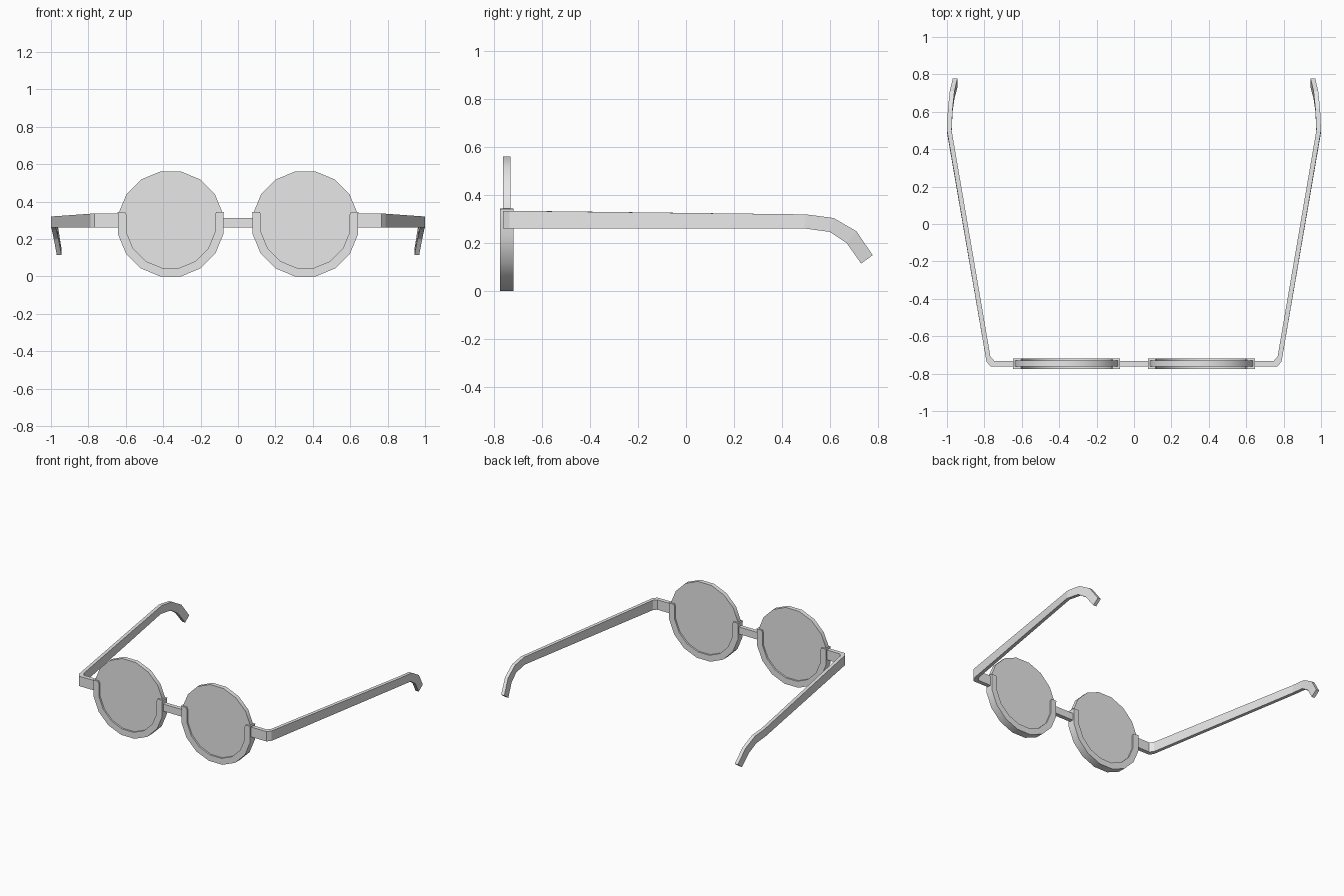
import bpy
import bmesh
from math import sin, cos, radians

cube = bpy.data.objects.get("Cube")
if cube:
    bpy.data.objects.remove(cube)

grey = bpy.data.materials.new("light_grey")
grey.use_nodes = True
colour = (0.8, 0.8, 0.8, 1)
grey.diffuse_color = colour
grey.node_tree.nodes["Principled BSDF"].inputs["Base Color"].default_value = colour

LENS_X, LENS_Z, FRAME_Y = 0.36, 0.282, -0.747
SIDES = 16


def loft(name, rings, closed=False, smooth=False):
    """Skin a row of equal point rings, capping both ends unless closed."""
    bm = bmesh.new()
    rows = [[bm.verts.new(p) for p in ring] for ring in rings]
    n = len(rows[0])
    pairs = list(zip(rows, rows[1:])) + ([(rows[-1], rows[0])] if closed else [])
    for a, b in pairs:
        for i in range(n):
            j = (i + 1) % n
            bm.faces.new((a[i], a[j], b[j], b[i]))
    if not closed:
        bm.faces.new(rows[0])
        bm.faces.new(rows[-1])
    bmesh.ops.recalc_face_normals(bm, faces=bm.faces)
    mesh = bpy.data.meshes.new(name)
    bm.to_mesh(mesh)
    bm.free()
    mesh.materials.append(grey)
    ob = bpy.data.objects.new(name, mesh)
    bpy.context.collection.objects.link(ob)
    if smooth:
        bpy.ops.object.select_all(action='DESELECT')
        ob.select_set(True)
        bpy.context.view_layer.objects.active = ob
        bpy.ops.object.shade_smooth_by_angle(angle=radians(30))
    return ob


def arc(radius, first, last):
    """Polygon corners with flat sides at top and bottom."""
    step = 360 / SIDES
    return [(radius * cos(radians((k + 0.5) * step)),
             radius * sin(radians((k + 0.5) * step))) for k in range(first, last)]


def rim_line(radius, top_x):
    """U-shaped line: straight tops joined by the lower half circle."""
    return [(-top_x, 0.063)] + arc(radius, SIDES // 2 - 1, SIDES + 1) + [(top_x, 0.063)]


# Temple sections: outer x, inner x, outer y, inner y, top z, bottom z, bottom y shift
temple = [
    (0.635, 0.635, -0.762, -0.732, 0.335, 0.262, 0),
    (0.767, 0.747, -0.762, -0.732, 0.335, 0.262, 0),
    (0.789, 0.768, -0.735, -0.708, 0.335, 0.262, 0),
    (1.0, 0.975, 0.50, 0.50, 0.32, 0.262, -0.01),
    (0.995, 0.970, 0.615, 0.615, 0.305, 0.247, -0.015),
    (0.985, 0.960, 0.71, 0.71, 0.25, 0.20, -0.04),
    (0.969, 0.944, 0.778, 0.778, 0.15, 0.115, -0.048),
]

for side, s in (("left", 1), ("right", -1)):
    cx = s * LENS_X

    # Round lens
    loft(side + "_lens",
         [[(cx + x, FRAME_Y + d, LENS_Z + z) for x, z in arc(0.284, 0, SIDES)]
          for d in (-0.016, 0.016)], smooth=True)

    # Half rim cradling the lens
    rings = []
    for (ox, oz), (ix, iz) in zip(rim_line(0.2875, 0.286), rim_line(0.241, 0.244)):
        rings.append([(cx + ox, FRAME_Y - 0.028, LENS_Z + oz),
                      (cx + ox, FRAME_Y + 0.028, LENS_Z + oz),
                      (cx + ix, FRAME_Y + 0.028, LENS_Z + iz),
                      (cx + ix, FRAME_Y - 0.028, LENS_Z + iz)])
    loft(side + "_rim", rings, smooth=True)

    # Temple arm with hinge end and ear hook
    loft(side + "_temple",
         [[(s * xo, yo, zt), (s * xi, yi, zt),
           (s * xi, yi + dy, zb), (s * xo, yo + dy, zb)]
          for xo, xi, yo, yi, zt, zb, dy in temple])

# Nose bridge
loft("bridge", [[(x, FRAME_Y + y, z) for y, z in
                 ((-0.015, 0.26), (0.015, 0.26), (0.015, 0.313), (-0.015, 0.313))]
                for x in (-0.085, 0.085)])
